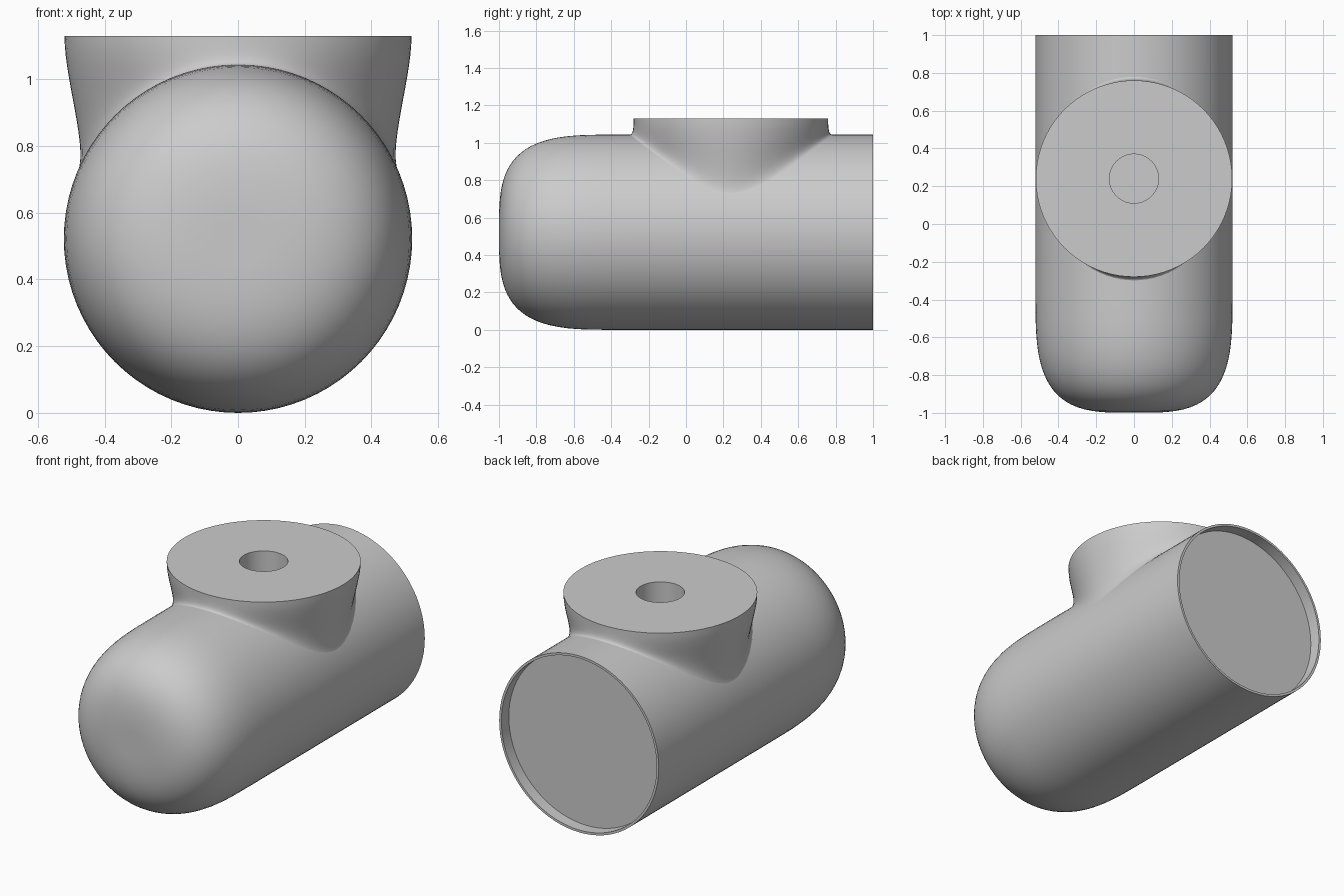
import bpy, bmesh
from math import sin, cos, pi, sqrt
from mathutils import Vector

if "Cube" in bpy.data.objects:
    bpy.data.objects.remove(bpy.data.objects["Cube"])

R = 0.522             # body radius and axis height
NECK_Y, TOP = 0.24, 1.13
HOLE_R, SEG = 0.13, 80


def loft(name, rings, cap_ends=False):
    """Skin consecutive closed rings of equal point count."""
    bm = bmesh.new()
    rows = [[bm.verts.new(p) for p in ring] for ring in rings]
    for a, b in zip(rows, rows[1:]):
        n = len(a)
        for i in range(n):
            j = (i + 1) % n
            bm.faces.new((a[i], a[j], b[j], b[i]))
    if cap_ends:
        bm.faces.new(rows[0])
        bm.faces.new(rows[-1])
    bmesh.ops.recalc_face_normals(bm, faces=bm.faces)
    me = bpy.data.meshes.new(name)
    bm.to_mesh(me)
    bm.free()
    ob = bpy.data.objects.new(name, me)
    bpy.context.collection.objects.link(ob)
    return ob


def activate(ob):
    bpy.ops.object.select_all(action='DESELECT')
    ob.select_set(True)
    bpy.context.view_layer.objects.active = ob


def angles():
    return [2 * pi * i / SEG for i in range(SEG)]


# Body: rounded nose, straight barrel, recessed back face
profile = []
for k in range(1, 21):
    t = k / 20 * pi / 2
    e = 2 / 3.4
    profile.append((R * sin(t) ** e, -0.36 - 0.64 * max(cos(t), 0) ** e))
profile[-1] = (R, -0.36)
profile.insert(0, (0.08, -0.999))
profile += [(R, 0.93), (R, 1.0), (R - 0.014, 1.0), (R - 0.014, 0.93)]
profile.sort(key=lambda p: 0)
body = loft("body", [[(r * cos(a), y, R + r * sin(a)) for a in angles()]
                     for r, y in profile], cap_ends=True)

# Round hole sunk into the body below the neck
cutter = loft("hole_cutter",
              [[(HOLE_R * cos(a), NECK_Y + HOLE_R * sin(a), z) for a in angles()]
               for z in (0.75, 1.3)], cap_ends=True)
cutter.hide_render = True
activate(body)
mod = body.modifiers.new("hole", 'BOOLEAN')
mod.operation = 'DIFFERENCE'
mod.solver = 'EXACT'
mod.object = cutter
bpy.ops.object.modifier_apply(modifier=mod.name)
bpy.data.objects.remove(cutter)


# Neck: each rib is a bezier from the top rim to a tangent foot on the body
def neck_rib(a, steps=14):
    c, s = cos(a), sin(a)
    rf = R - 0.002
    x = 0.48 * c
    foot = Vector((x, NECK_Y + 0.55 * s, R + sqrt(rf * rf - x * x)))
    n = Vector((x, 0, foot.z - R)).normalized()
    inward = Vector((-c, -s, 0))
    along = (inward - inward.dot(n) * n).normalized()
    p0 = Vector((0.52 * c, NECK_Y + 0.52 * s, TOP))
    p1 = p0 - Vector((0, 0, 0.07 + 0.06 * c * c))
    p2 = foot + along * (0.025 + 0.055 * c * c)
    pts = []
    for k in range(steps + 1):
        t = k / steps
        u = 1 - t
        pts.append(u**3 * p0 + 3*u*u*t * p1 + 3*u*t*t * p2 + t**3 * foot)
    hole = [Vector((HOLE_R * c, NECK_Y + HOLE_R * s, z)) for z in (1.0, TOP)]
    return hole + pts


ribs = [neck_rib(a) for a in angles()]
neck = loft("neck", list(zip(*ribs)))

for ob in (body, neck):
    activate(ob)
    bpy.ops.object.shade_smooth_by_angle(angle=pi / 5)
